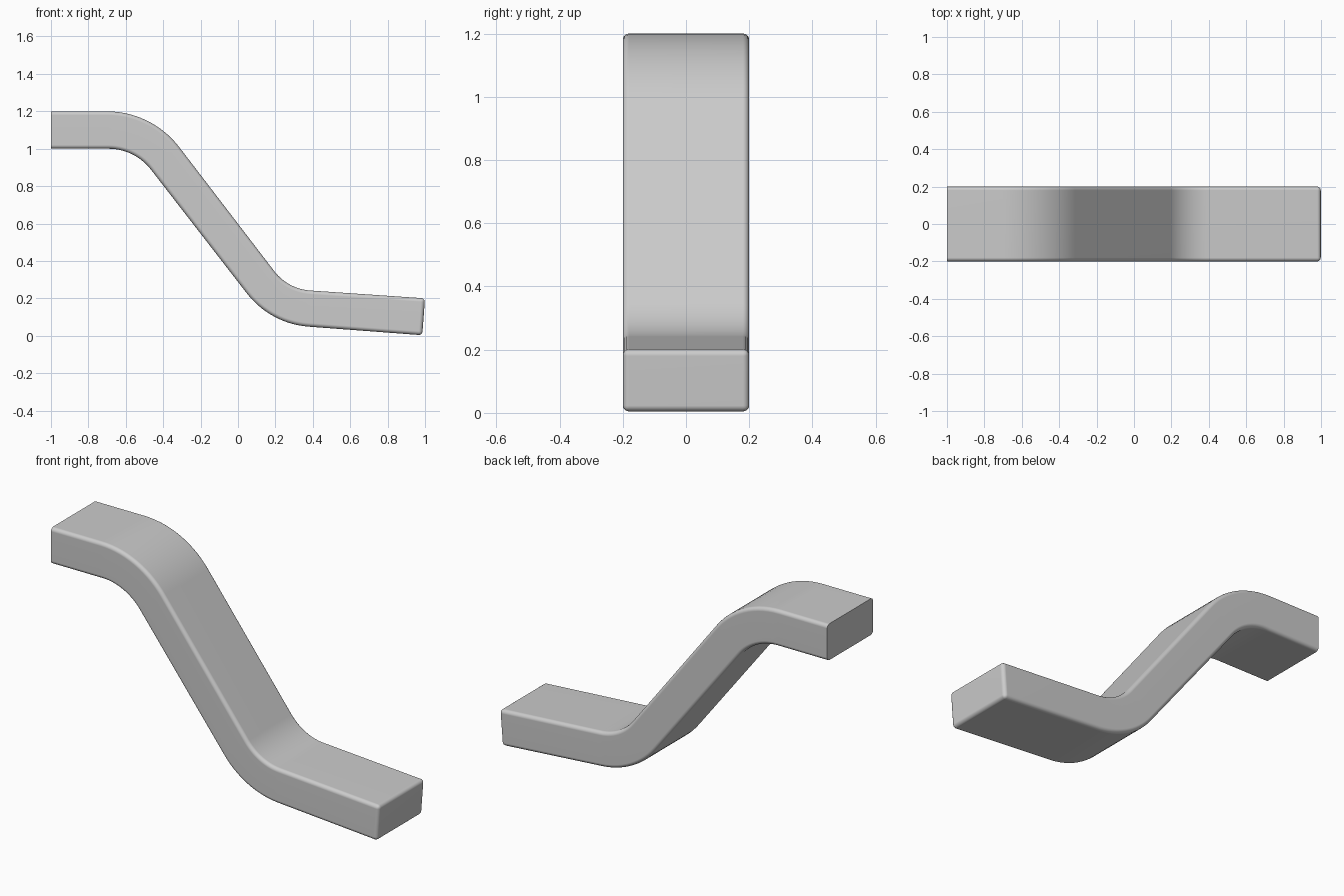
import bpy, bmesh, math
from mathutils import Vector

if "Cube" in bpy.data.objects:
    bpy.data.objects.remove(bpy.data.objects["Cube"])


def arc_corner(a, corner, b, radius, steps=14):
    """Points of a fillet between the lines a-corner and corner-b (x, z)."""
    a, c, b = Vector(a), Vector(corner), Vector(b)
    u, v = (a - c).normalized(), (b - c).normalized()
    half = u.angle(v) / 2
    centre = c + (u + v).normalized() * (radius / math.sin(half))
    p = c + u * (radius / math.tan(half)) - centre
    q = c + v * (radius / math.tan(half)) - centre
    sweep = p.angle_signed(q)
    start = math.atan2(p.y, p.x)
    return [centre + radius * Vector((math.cos(start - sweep * i / steps),
                                      math.sin(start - sweep * i / steps)))
            for i in range(steps + 1)]


def edge_line(start, c1, c2, end, r1, r2):
    return ([Vector(start)] + arc_corner(start, c1, c2, r1)
            + arc_corner(c1, c2, end, r2) + [Vector(end)])


# Upper and lower outlines of the bent bar, seen from the front
top = edge_line((-1, 1.2), (-0.461, 1.2), (0.267, 0.25), (1.0, 0.2), 0.488, 0.265)
bottom = edge_line((-1, 1.0), (-0.552, 1.0), (0.1735, 0.064), (0.985, 0.003), 0.288, 0.46)

# Sweep a rectangular section along the outlines
W = 0.2
bm = bmesh.new()
rings = [[bm.verts.new((p.x, y, p.y)) for p, y in ((t, -W), (t, W), (b, W), (b, -W))]
         for t, b in zip(top, bottom)]
for r, s in zip(rings, rings[1:]):
    for i in range(4):
        j = (i + 1) % 4
        bm.faces.new((r[i], r[j], s[j], s[i]))
bm.faces.new(rings[0])
bm.faces.new(rings[-1][::-1])
bmesh.ops.recalc_face_normals(bm, faces=bm.faces)

# Round the long edges and the lower end; the upper end stays sharp
edges = [e for e in bm.edges if e.calc_face_angle(0) > math.radians(60)
         and not all(v.co.x < -0.99 for v in e.verts)]
bmesh.ops.bevel(bm, geom=edges, offset=0.02, segments=4, profile=0.5,
                affect='EDGES', clamp_overlap=True)

mesh = bpy.data.meshes.new("bent_bar")
bm.to_mesh(mesh)
bm.free()
bar = bpy.data.objects.new("bent_bar", mesh)
bpy.context.collection.objects.link(bar)

grey = bpy.data.materials.new("light grey")
grey.diffuse_color = (0.6, 0.6, 0.6, 1)
grey.use_nodes = True
grey.node_tree.nodes["Principled BSDF"].inputs["Base Color"].default_value = grey.diffuse_color
mesh.materials.append(grey)

bpy.context.view_layer.objects.active = bar
bar.select_set(True)
bpy.ops.object.shade_smooth_by_angle(angle=math.radians(40))
weighted = bar.modifiers.new("flat_face_normals", 'WEIGHTED_NORMAL')
weighted.keep_sharp = True
